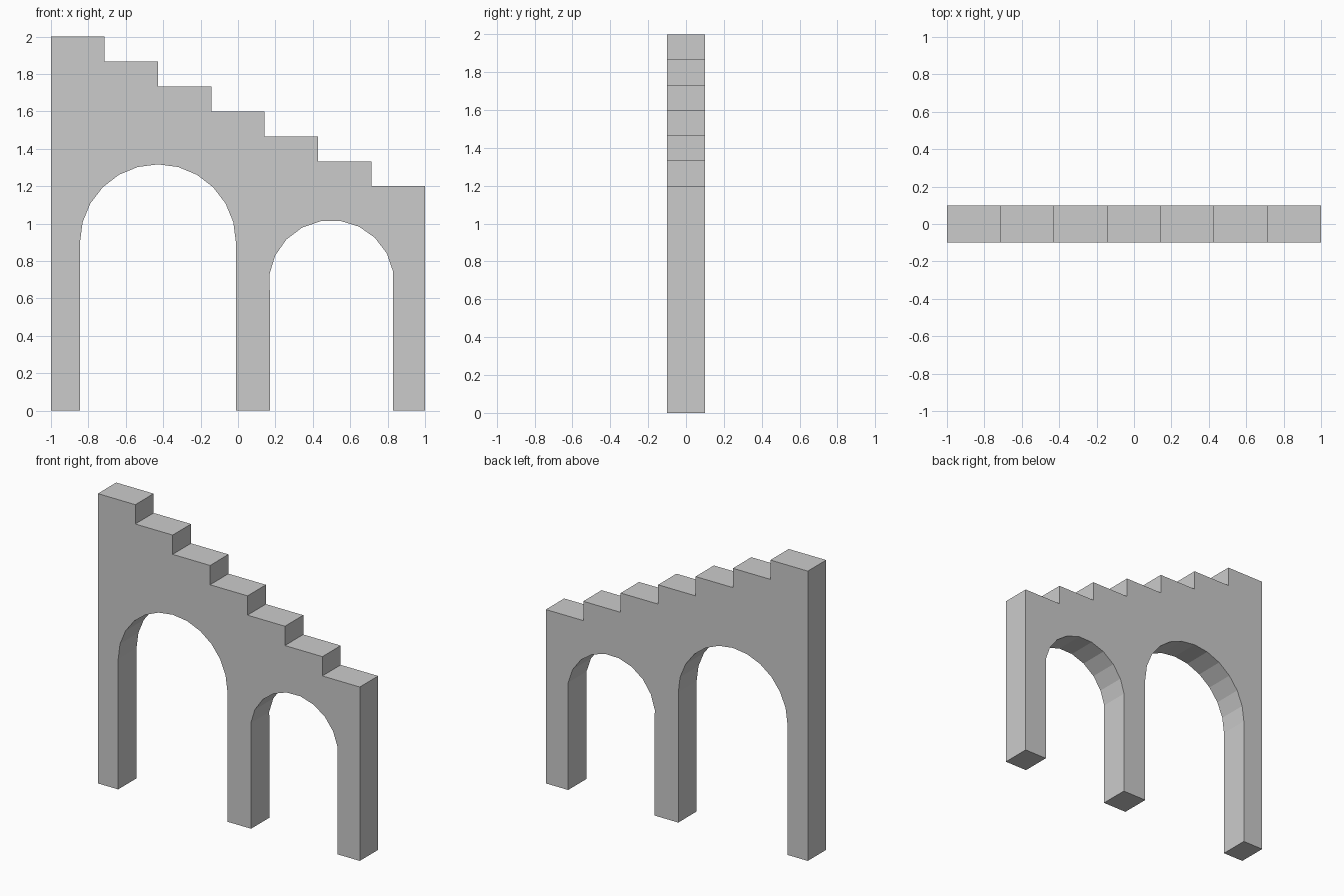
import bpy, bmesh
from math import sin, cos, radians

if "Cube" in bpy.data.objects:
    bpy.data.objects.remove(bpy.data.objects["Cube"])

STEPS = 7
DEPTH = 0.2


def arch(cx, cz, r, start, step, count):
    """Opening outline from its right foot over the arch to its left foot."""
    pts = [(cx + r * cos(radians(start + step * i)),
            cz + r * sin(radians(start + step * i))) for i in range(count + 1)]
    return [(pts[0][0], 0)] + pts + [(pts[-1][0], 0)]


# Stepped top, descending from left to right
outline = [(-1, 0)]
for i in range(STEPS):
    z = 2 - i * 0.8 / (STEPS - 1)
    outline += [(-1 + 2 * i / STEPS, z), (-1 + 2 * (i + 1) / STEPS, z)]
outline.append((1, 0))

# Small arch on the right, large arch on the left
outline += arch(0.5, 0.683, 0.335, 10, 18, 10)
outline += arch(-0.428, 0.9, 0.417, 0, 15, 12)

# Extrude the outline into the wall
bm = bmesh.new()
face = bm.faces.new([bm.verts.new((x, -DEPTH / 2, z)) for x, z in outline])
ext = bmesh.ops.extrude_face_region(bm, geom=[face], use_keep_orig=True)
bmesh.ops.translate(bm, vec=(0, DEPTH, 0),
                    verts=[g for g in ext["geom"] if isinstance(g, bmesh.types.BMVert)])
bmesh.ops.recalc_face_normals(bm, faces=bm.faces)
mesh = bpy.data.meshes.new("stepped_arch_wall")
bm.to_mesh(mesh)
bm.free()
wall = bpy.data.objects.new("stepped_arch_wall", mesh)
bpy.context.collection.objects.link(wall)
